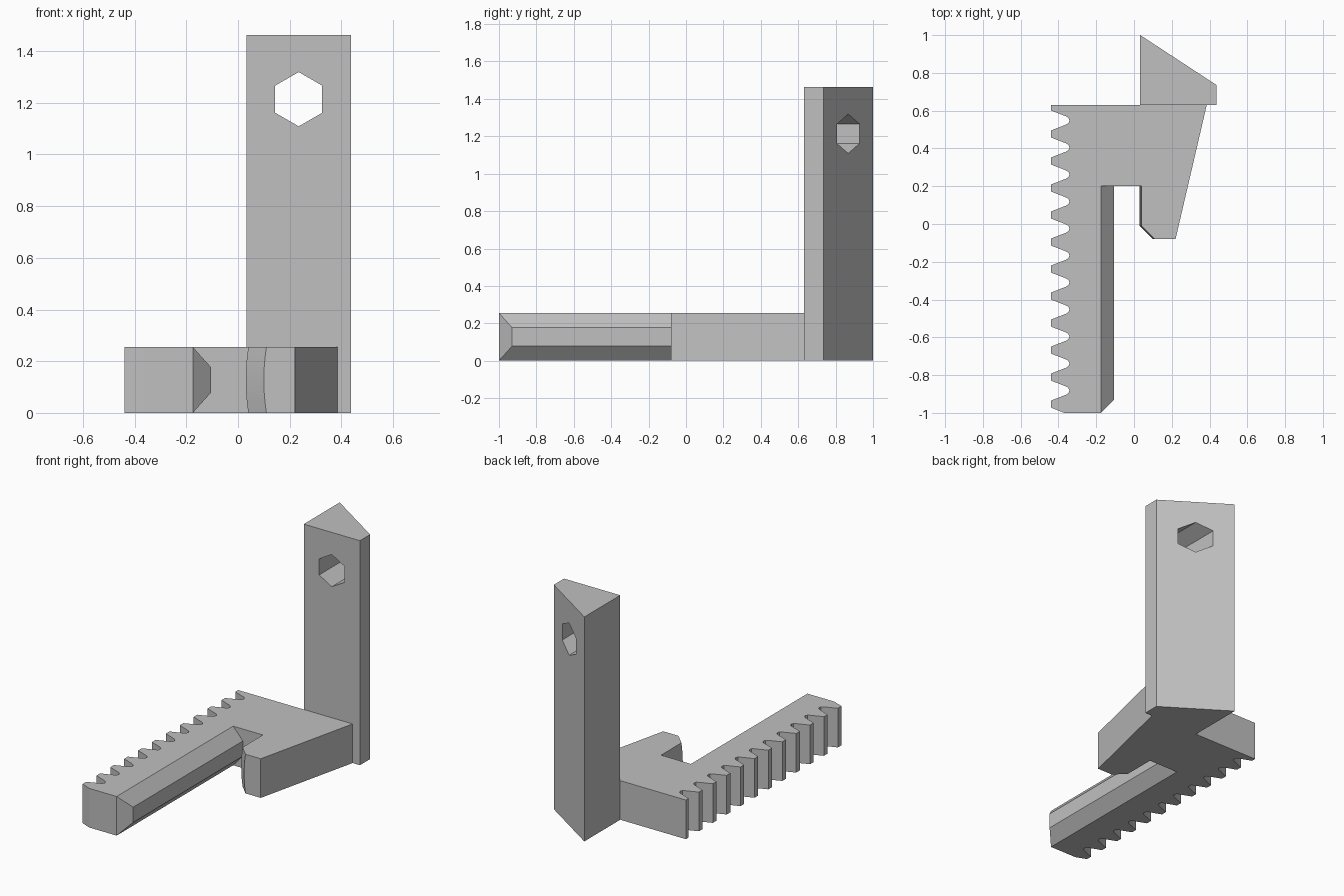
import bpy, bmesh, math

cube = bpy.data.objects.get("Cube")
if cube:
    bpy.data.objects.remove(cube, do_unlink=True)

GREY = (0.53, 0.53, 0.53, 1)
mat = bpy.data.materials.new("plain grey")
mat.use_nodes = True
mat.diffuse_color = GREY
mat.node_tree.nodes["Principled BSDF"].inputs["Base Color"].default_value = GREY


def loft(name, rings):
    """Join equal-length outlines (counter-clockwise, bottom to top) and cap both ends."""
    bm = bmesh.new()
    layers = [[bm.verts.new(p) for p in ring] for ring in rings]
    n = len(layers[0])
    for low, high in zip(layers, layers[1:]):
        for i in range(n):
            j = (i + 1) % n
            bm.faces.new((low[i], low[j], high[j], high[i]))
    bm.faces.new(layers[0][::-1])
    bm.faces.new(layers[-1])
    bmesh.ops.remove_doubles(bm, verts=bm.verts, dist=0.0005)
    bmesh.ops.recalc_face_normals(bm, faces=bm.faces)
    mesh = bpy.data.meshes.new(name)
    bm.to_mesh(mesh)
    bm.free()
    mesh.materials.append(mat)
    obj = bpy.data.objects.new(name, mesh)
    bpy.context.collection.objects.link(obj)
    return obj


# Toothed bar with bevelled guide rail and side hook
HEIGHT = 0.255
TOOTH_PITCH, FIRST_GAP, GAPS = 0.143, 0.548, 11


def rack_outline(z):
    t = 2 * z / HEIGHT - 1
    rail = -0.175 + min(0.07, max(0, min(z, HEIGHT - z) * 0.07 / 0.078))
    hook = 0.03 + 0.01 * t * t
    pts = [(-0.44, 0.63)]
    for i in range(GAPS):
        y = FIRST_GAP - i * TOOTH_PITCH
        pts += [(x, y + dy) for x, dy in (
            (-0.44, 0.053), (-0.36, 0.022), (-0.347, 0.014), (-0.342, 0),
            (-0.347, -0.014), (-0.36, -0.022), (-0.44, -0.053))]
    pts += [(-0.44, -0.972), (-0.37, -1), (-0.175, -1),
            (rail, -1 + rail + 0.175), (rail, 0.2),
            (hook, 0.2), (hook, -0.01), (hook + 0.07, -0.08),
            (0.22, -0.08), (0.385, 0.63)]
    return [(x, y, z) for x, y in pts]


levels = (0, 0.04, 0.078, 0.1275, 0.177, 0.215, HEIGHT)
rack = loft("toothed_rack", [rack_outline(z) for z in levels])
bpy.ops.object.select_all(action='DESELECT')
rack.select_set(True)
bpy.context.view_layer.objects.active = rack
bpy.ops.object.shade_smooth_by_angle(angle=math.radians(15))

# Upright post with a slanted back
plan = [(0.033, 0.63), (0.438, 0.63), (0.438, 0.735), (0.033, 1)]
post = loft("upright_post", [[(x, y, z) for x, y in plan] for z in (0, 1.463)])

# Hexagonal hole through the post
bpy.ops.mesh.primitive_cylinder_add(vertices=6, radius=0.105, depth=1,
                                    location=(0.235, 0.8, 1.214),
                                    rotation=(math.pi / 2, 0, 0))
cutter = bpy.context.object
cutter.name = "hole_cutter"
cutter.data.materials.append(mat)
hole = post.modifiers.new("hex_hole", 'BOOLEAN')
hole.operation = 'DIFFERENCE'
hole.solver = 'EXACT'
hole.object = cutter
bpy.context.view_layer.objects.active = post
bpy.ops.object.modifier_apply(modifier=hole.name)
bpy.data.objects.remove(cutter, do_unlink=True)
